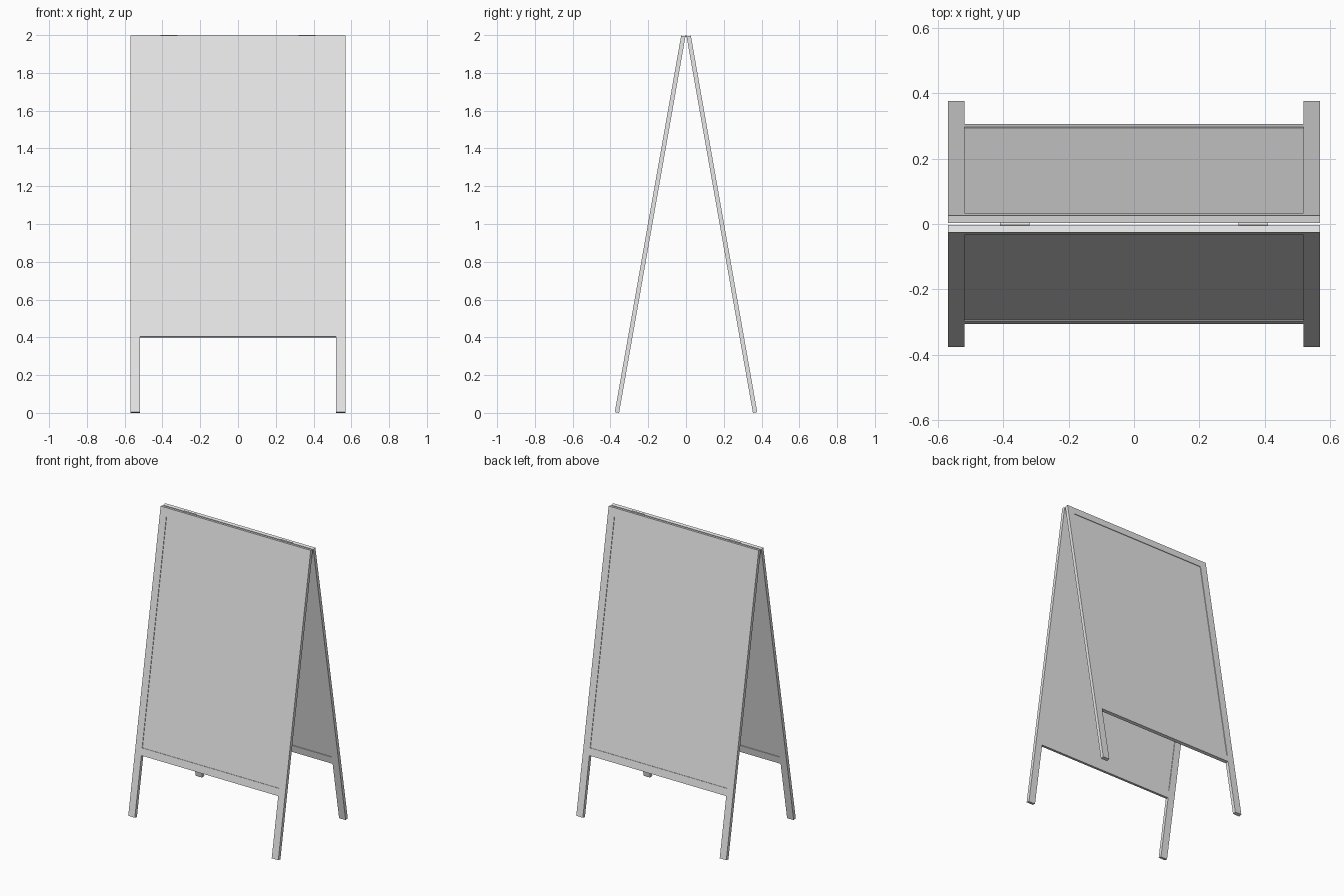
import bpy, bmesh, math
from mathutils import Matrix, Vector

cube = bpy.data.objects.get("Cube")
if cube:
    bpy.data.objects.remove(cube)

grey = bpy.data.materials.new("light grey")
grey.use_nodes = True
grey.diffuse_color = (0.8, 0.8, 0.8, 1)
grey.node_tree.nodes["Principled BSDF"].inputs["Base Color"].default_value = (0.8, 0.8, 0.8, 1)

HALF_W, POST, THICK, RECESS = 0.57, 0.05, 0.023, 0.004
TILT = math.radians(10)
LENGTH = 1.997 / math.cos(TILT) - 0.004
RAIL_LOW = 0.4 / math.cos(TILT)
FOOT_Y = -0.377


def finish(name, bm):
    mesh = bpy.data.meshes.new(name)
    bm.to_mesh(mesh)
    bm.free()
    mesh.materials.append(grey)
    obj = bpy.data.objects.new(name, mesh)
    bpy.context.collection.objects.link(obj)
    return obj


def box(name, lo, hi, matrix):
    lo, hi = Vector(lo), Vector(hi)
    bm = bmesh.new()
    bmesh.ops.create_cube(bm, size=1)
    for v in bm.verts:
        v.co = matrix @ Vector([m + c * s for m, c, s in zip((lo + hi) / 2, v.co, hi - lo)])
    return finish(name, bm)


# Two leaning boards: local y = 0 is the outer face, local z runs up the board
lean = Matrix.Translation((0, FOOT_Y, THICK * math.sin(TILT))) @ Matrix.Rotation(-TILT, 4, 'X')
inner = HALF_W - POST
for side, turn in (("front", 0), ("back", math.pi)):
    m = Matrix.Rotation(turn, 4, 'Z') @ lean
    # Posts with legs
    for hand, s in (("left", 1), ("right", -1)):
        if turn:
            s = -s
        xs = sorted((s * inner, s * HALF_W))
        box(f"{side}_{hand}_post", (xs[0], 0, 0), (xs[1], THICK, LENGTH), m)
    # Rails
    box(f"{side}_top_rail", (-inner, 0, LENGTH - POST), (inner, THICK, LENGTH), m)
    box(f"{side}_bottom_rail", (-inner, 0, RAIL_LOW), (inner, THICK, RAIL_LOW + POST), m)
    # Recessed panel
    box(f"{side}_panel", (-inner, RECESS, RAIL_LOW + POST),
        (inner, THICK - RECESS, LENGTH - POST), m)

# Hinge barrels in the gap along the top
for hand, x in (("left", 0.365), ("right", -0.365)):
    bm = bmesh.new()
    place = Matrix.Translation((x, 0, 1.995)) @ Matrix.Rotation(math.pi / 2, 4, 'Y')
    bmesh.ops.create_cone(bm, cap_ends=True, segments=16, radius1=0.005, radius2=0.005,
                          depth=0.09, matrix=place)
    hinge = finish(f"{hand}_hinge", bm)
    for p in hinge.data.polygons:
        p.use_smooth = len(p.vertices) == 4
